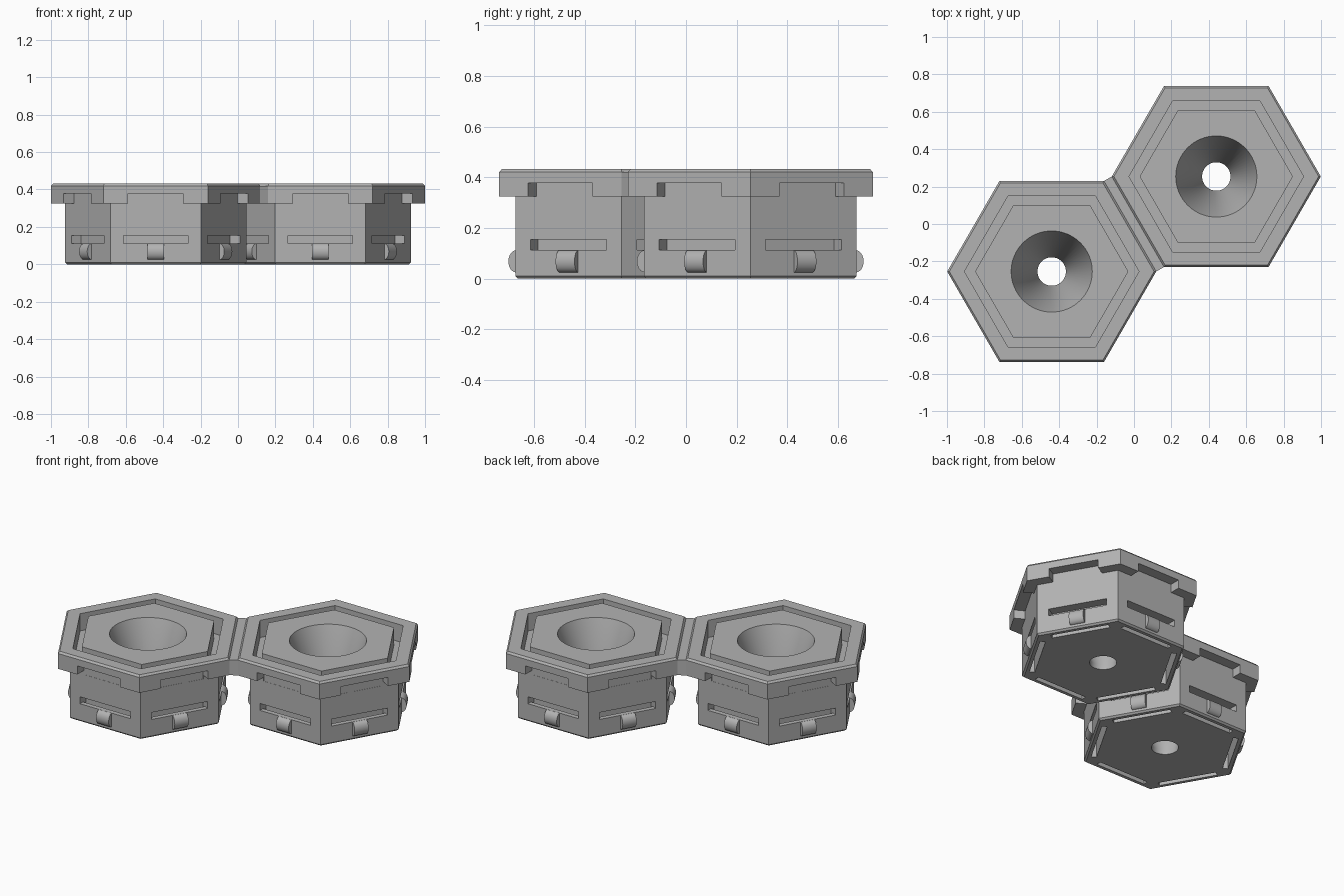
import bpy, bmesh, math
from mathutils import Matrix, Vector

cube = bpy.data.objects.get("Cube")
if cube:
    bpy.data.objects.remove(cube)

grey = bpy.data.materials.new("plain_grey")
grey.use_nodes = True
colour = (0.45, 0.45, 0.45, 1)
grey.diffuse_color = colour
grey.node_tree.nodes["Principled BSDF"].inputs["Base Color"].default_value = colour

TOP, LIP = 0.432, 0.325        # flange top and underside
BODY, FLANGE = 0.42, 0.484     # distances from cell centre to the flats
SPACING = 0.508                # cell centre to model centre
SIDES = [math.radians(30 + 60 * k) for k in range(6)]


def lathe(bm, profile, sides):
    """Spin (radius, z) points round z and cap both ends."""
    rings = []
    for r, z in profile:
        rings.append([bm.verts.new((r * math.cos(math.tau * i / sides),
                                    r * math.sin(math.tau * i / sides), z))
                      for i in range(sides)])
    for a, b in zip(rings, rings[1:]):
        for i in range(sides):
            j = (i + 1) % sides
            bm.faces.new((a[i], a[j], b[j], b[i]))
    bm.faces.new(rings[0])
    bm.faces.new(rings[-1])


def extrude(bm, profile, half, angle):
    """Extrude an (outward, z) profile along one side of a cell."""
    turn = Matrix.Rotation(angle, 3, "Z")
    ends = [[bm.verts.new(turn @ Vector((r, s, z))) for r, z in profile]
            for s in (-half, half)]
    n = len(profile)
    for i in range(n):
        j = (i + 1) % n
        bm.faces.new((ends[0][i], ends[0][j], ends[1][j], ends[1][i]))
    for end in ends:
        bm.faces.new(end)


def make(name, bm):
    bmesh.ops.recalc_face_normals(bm, faces=bm.faces)
    mesh = bpy.data.meshes.new(name)
    bm.to_mesh(mesh)
    bm.free()
    mesh.materials.append(grey)
    obj = bpy.data.objects.new(name, mesh)
    bpy.context.collection.objects.link(obj)
    return obj


def smooth(obj):
    bpy.ops.object.select_all(action="DESELECT")
    obj.select_set(True)
    bpy.context.view_layer.objects.active = obj
    bpy.ops.object.shade_smooth_by_angle(angle=math.radians(25))


# Hexagonal cell: body, flange and the groove in its top
flats = [(BODY - 0.01, 0), (BODY, 0.01), (BODY, LIP), (FLANGE, LIP),
         (FLANGE, TOP - 0.012), (FLANGE - 0.01, TOP), (0.404, TOP),
         (0.404, LIP), (0.355, LIP), (0.355, TOP)]
bm = bmesh.new()
lathe(bm, [(a / math.cos(math.pi / 6), z) for a, z in flats], 6)
cell = make("left_cell", bm)

# Cutter: tapered hole, clip slots and flange notches
bm = bmesh.new()
lathe(bm, [(0.076, -0.1), (0.076, 0.03), (0.217, TOP), (0.217, TOP + 0.1)], 64)
for angle in SIDES:
    extrude(bm, [(0.36, -0.1), (0.39, -0.1), (0.39, 0.112), (0.5, 0.112),
                 (0.5, 0.155), (0.36, 0.155)], 0.173, angle)
    extrude(bm, [(BODY - 0.001, 0.3), (0.55, 0.3), (0.55, 0.378),
                 (BODY - 0.001, 0.378)], 0.147, angle)
cutter = make("cell_cutter", bm)
cutter.hide_render = True

cut = cell.modifiers.new("cuts", "BOOLEAN")
cut.operation = "DIFFERENCE"
cut.solver = "EXACT"
cut.object = cutter
bpy.context.view_layer.objects.active = cell
bpy.ops.object.modifier_apply(modifier=cut.name)
bpy.data.objects.remove(cutter)
smooth(cell)

# Rounded snap bumps, one on each side
bm = bmesh.new()
arc = [math.radians(-90 + 15 * i) for i in range(13)]
for angle in SIDES:
    bump = [(BODY - 0.004 + 0.032 * math.cos(t), 0.068 + 0.044 * math.sin(t))
            for t in arc]
    extrude(bm, [(BODY - 0.02, 0.024)] + bump + [(BODY - 0.02, 0.112)], 0.043, angle)
bumps = make("left_snap_bumps", bm)
smooth(bumps)

# Place the first cell and repeat it on the other side
shift = Vector((SPACING * math.cos(SIDES[0]), SPACING * math.sin(SIDES[0]), 0))
for part in (cell, bumps):
    twin = part.copy()
    twin.name = part.name.replace("left", "right")
    bpy.context.collection.objects.link(twin)
    part.location = shift
    twin.location = -shift

# Bridge joining the flanges, notched underneath like them
bm = bmesh.new()
half = FLANGE * math.tan(math.pi / 6)
outline = [(-half, LIP), (-0.147, LIP), (-0.147, 0.378), (0.147, 0.378),
           (0.147, LIP), (half, LIP), (half, TOP - 0.012), (-half, TOP - 0.012)]
extrude(bm, outline, SPACING - FLANGE, SIDES[0] + math.pi / 2)
make("bridge", bm)
